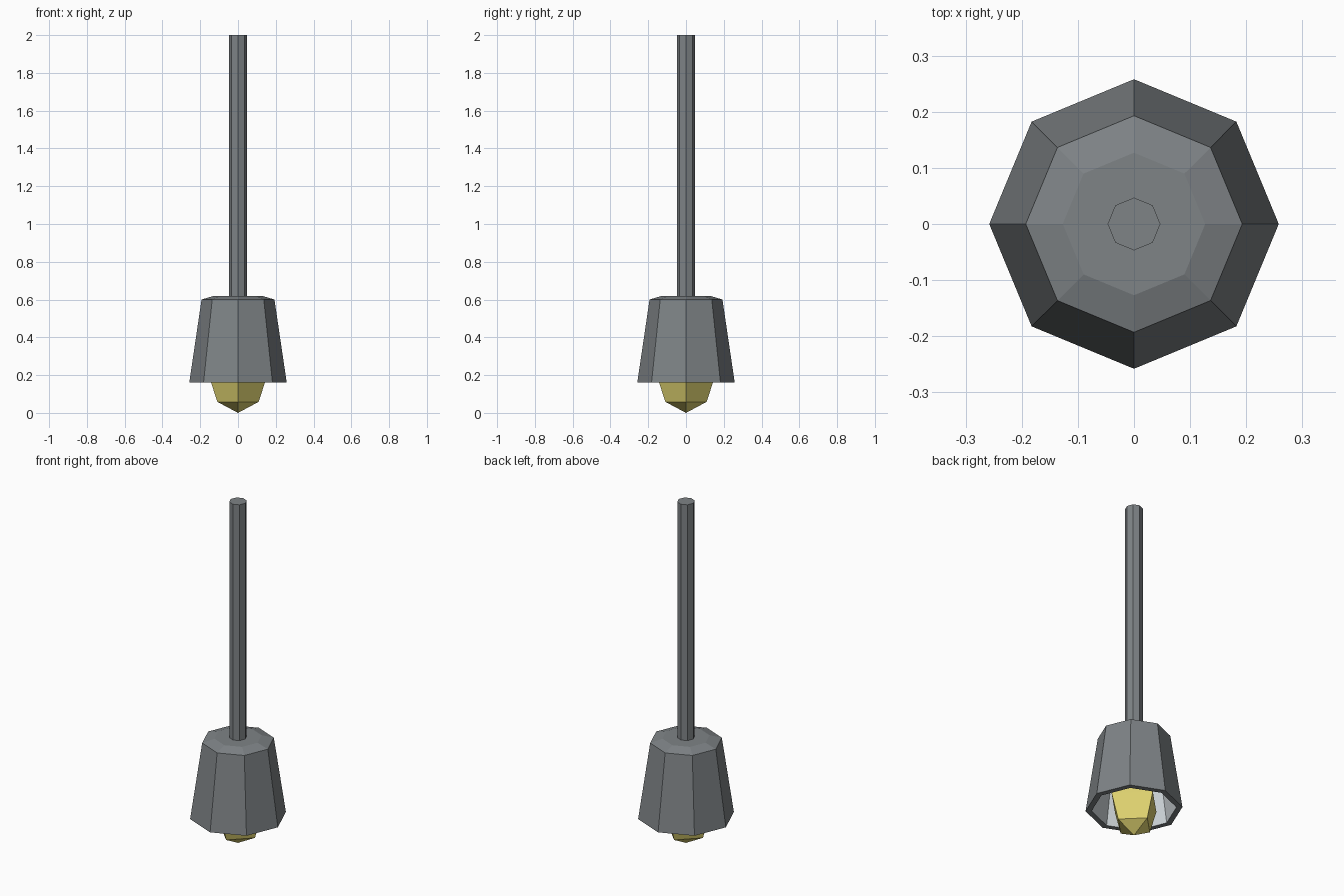
import bpy, bmesh, math

if "Cube" in bpy.data.objects:
    bpy.data.objects.remove(bpy.data.objects["Cube"])


def srgb(r, g, b):
    def lin(c):
        c /= 255
        return c / 12.92 if c <= 0.04045 else ((c + 0.055) / 1.055) ** 2.4
    return (lin(r), lin(g), lin(b), 1)


def material(name, rgb):
    m = bpy.data.materials.new(name)
    m.diffuse_color = srgb(*rgb)
    m.use_nodes = True
    m.node_tree.nodes["Principled BSDF"].inputs["Base Color"].default_value = m.diffuse_color
    return m


grey = material("dark_grey_metal", (126, 131, 134))
pale = material("pale_grey_lining", (205, 212, 215))
yellow = material("warm_yellow", (223, 211, 112))


def lathe(name, profile, sides, mats, band_mats=None):
    """Revolve (radius, z) points; zero radius makes a pole. Profile runs bottom-to-top outside."""
    bm = bmesh.new()
    rings = []
    for r, z in profile:
        n = 1 if r == 0 else sides
        rings.append([bm.verts.new((r * math.cos(2 * math.pi * i / sides),
                                    r * math.sin(2 * math.pi * i / sides), z))
                      for i in range(n)])
    for k, (a, b) in enumerate(zip(rings, rings[1:])):
        for i in range(sides):
            j = (i + 1) % sides
            loop = [a[i % len(a)], a[j % len(a)], b[j % len(b)], b[i % len(b)]]
            f = bm.faces.new(list(dict.fromkeys(loop)))
            if band_mats:
                f.material_index = band_mats[k]
    bmesh.ops.recalc_face_normals(bm, faces=bm.faces)
    me = bpy.data.meshes.new(name)
    bm.to_mesh(me)
    bm.free()
    for m in mats:
        me.materials.append(m)
    ob = bpy.data.objects.new(name, me)
    bpy.context.collection.objects.link(ob)
    return ob


# Hanging rod
lathe("rod", [(0, 0.6), (0.047, 0.6), (0.047, 2.0), (0, 2.0)], 8, [grey])

# Hollow shade: pale lining (ceiling and wall), then grey rim, wall and shoulder
lathe("lamp_shade",
      [(0, 0.58), (0.165, 0.575), (0.226, 0.16), (0.258, 0.16),
       (0.193, 0.6), (0.127, 0.62), (0, 0.62)],
      8, [grey, pale], [1, 1, 0, 0, 0, 0])

# Four-sided faceted bulb
R, H = 0.155, 0.2
lathe("bulb",
      [(0 if k in (0, 4) else R * math.sin(k * math.pi / 4),
        H - H * math.cos(k * math.pi / 4)) for k in range(5)],
      4, [yellow])
